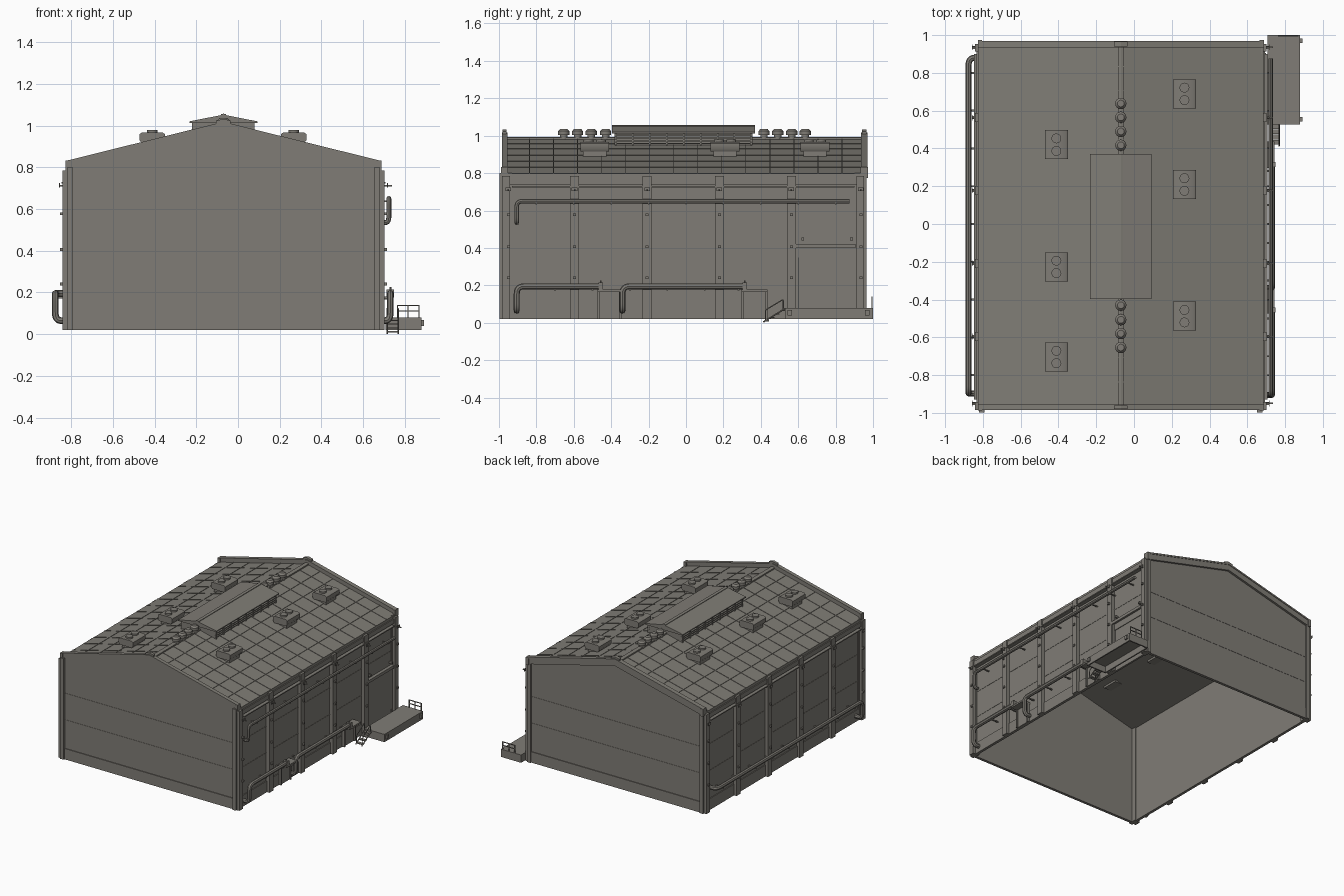
import bpy, bmesh, math
from mathutils import Vector

if "Cube" in bpy.data.objects:
    bpy.data.objects.remove(bpy.data.objects["Cube"])

CX = -0.07                      # ridge line of the building
F, B = -0.985, 0.97             # front and back of the roof
WALL, PIL, EAVE = 0.745, 0.772, 0.755   # half widths measured from the ridge
PILLARS = [-0.596, -0.208, 0.178, 0.563]

mat = bpy.data.materials.new("warm grey")
mat.diffuse_color = (0.215, 0.203, 0.18, 1)
mat.use_nodes = True
mat.node_tree.nodes["Principled BSDF"].inputs["Base Color"].default_value = mat.diffuse_color


def finish(name, bm, smooth=False):
    bmesh.ops.recalc_face_normals(bm, faces=bm.faces)
    me = bpy.data.meshes.new(name)
    bm.to_mesh(me)
    bm.free()
    me.materials.append(mat)
    ob = bpy.data.objects.new(name, me)
    bpy.context.collection.objects.link(ob)
    if smooth:
        bpy.ops.object.select_all(action='DESELECT')
        bpy.context.view_layer.objects.active = ob
        ob.select_set(True)
        bpy.ops.object.shade_smooth_by_angle(angle=math.radians(40))
    return ob


def prism(bm, prof, y0, y1):
    """Extrude an (x, z) profile along y."""
    a = [bm.verts.new((x, y0, z)) for x, z in prof]
    b = [bm.verts.new((x, y1, z)) for x, z in prof]
    bm.faces.new(a)
    bm.faces.new(b[::-1])
    for i in range(len(a)):
        j = (i + 1) % len(a)
        bm.faces.new((a[i], b[i], b[j], a[j]))


def box(bm, x0, x1, y0, y1, z0, z1):
    prism(bm, [(x0, z0), (x1, z0), (x1, z1), (x0, z1)], y0, y1)


def sbox(bm, s, d0, d1, y0, y1, z0, z1):
    """Box on the right (s=1) or left (s=-1) side, measured from the ridge."""
    box(bm, CX + s * d0, CX + s * d1, y0, y1, z0, z1)


def roof_z(d):
    return 0.984 - 0.248 * abs(d)


def gable(bm, half, lo, hi, y0, y1):
    """Bent band following the roof slope."""
    top = [(CX + d, roof_z(d) + hi) for d in (-half, 0, half)]
    low = [(CX + d, roof_z(d) + lo) for d in (half, 0, -half)]
    prism(bm, top + low, y0, y1)


def cyl(bm, x, y, z0, z1, r0, r1=None, n=16):
    r1 = r0 if r1 is None else r1
    res = bmesh.ops.create_cone(bm, cap_ends=True, segments=n, radius1=r0, radius2=r1, depth=z1 - z0)
    bmesh.ops.translate(bm, verts=res['verts'], vec=(x, y, (z0 + z1) / 2))


def pipe(name, pts, r, bend=0.04):
    """Round tube along a path with curved elbows."""
    pts = [Vector(p) for p in pts]
    path = [pts[0]]
    for a, b, c in zip(pts, pts[1:], pts[2:]):
        p = b + (a - b).normalized() * min(bend, (a - b).length * 0.5)
        q = b + (c - b).normalized() * min(bend, (c - b).length * 0.5)
        path += [p * (1 - t) ** 2 + b * 2 * t * (1 - t) + q * t * t for t in [i / 6 for i in range(7)]]
    path.append(pts[-1])
    cu = bpy.data.curves.new(name, 'CURVE')
    cu.dimensions = '3D'
    cu.bevel_depth, cu.bevel_resolution, cu.use_fill_caps = r, 2, True
    sp = cu.splines.new('POLY')
    sp.points.add(len(path) - 1)
    for pt, co in zip(sp.points, path):
        pt.co = (*co, 1)
    tmp = bpy.data.objects.new(name + "_path", cu)
    bpy.context.collection.objects.link(tmp)
    dg = bpy.context.evaluated_depsgraph_get()
    me = bpy.data.meshes.new_from_object(tmp.evaluated_get(dg))
    bm = bmesh.new()
    bm.from_mesh(me)
    bpy.data.objects.remove(tmp)
    bpy.data.meshes.remove(me)
    return finish(name, bm, True)


# gable end walls with plinth and panel joints
for name, y0, y1, s in (("front_wall", -0.98, -0.965, -1), ("back_wall", 0.935, 0.95, 1)):
    bm = bmesh.new()
    prism(bm, [(CX - WALL, 0.02), (CX + WALL, 0.02), (CX + WALL, 0.79), (CX, 0.97), (CX - WALL, 0.79)], y0, y1)
    yo = y0 if s < 0 else y1
    box(bm, CX - WALL, CX + WALL, *sorted((yo, yo + s * 0.006)), 0.02, 0.103)
    for z in (0.32, 0.525):
        box(bm, CX - WALL, CX + WALL, *sorted((yo, yo + s * 0.002)), z, z + 0.004)
    finish(name, bm)

# side walls, pillars, beams and bolts
for side, s in (("right", 1), ("left", -1)):
    bm = bmesh.new()
    sbox(bm, s, WALL - 0.015, WALL, -0.97, 0.94, 0.02, 0.795)
    sbox(bm, s, WALL, WALL + 0.006, -0.95, 0.59 if s > 0 else 0.93, 0.02, 0.107)
    for z in (0.32, 0.525):
        sbox(bm, s, WALL, WALL + 0.002, -0.95, 0.93, z, z + 0.004)
    finish(side + "_wall", bm)

    bm = bmesh.new()
    for y in PILLARS:
        sbox(bm, s, WALL - 0.005, PIL, y - 0.024, y + 0.024, 0.02, 0.785)
    for y0, y1 in ((-0.997, -0.93), (0.9, 0.965)):
        sbox(bm, s, 0.722, 0.75, y0, y1, 0.02, 0.80)
        sbox(bm, s, 0.75, PIL, y0 + 0.012, y1 - 0.012, 0.02, 0.785)
    finish(side + "_pillars", bm)

    bm = bmesh.new()
    sbox(bm, s, WALL, EAVE + 0.008, -0.95, 0.93, 0.74, 0.775)
    sbox(bm, s, WALL, PIL + 0.004, -0.93, 0.9, 0.722, 0.73)
    finish(side + "_eave_beam", bm)

    bm = bmesh.new()
    for y in PILLARS + [-0.95, 0.935]:
        for z in (0.24, 0.406, 0.577):
            sbox(bm, s, PIL, PIL + 0.012, y - 0.008, y + 0.008, z - 0.007, z + 0.007)
        sbox(bm, s, PIL - 0.01, PIL + 0.035 if s > 0 else PIL + 0.015, y - 0.004, y + 0.004, 0.708, 0.714)
        sbox(bm, s, PIL + 0.012, PIL + 0.016, y - 0.015, y + 0.015, 0.704, 0.724)
    finish(side + "_wall_bolts", bm)

# roof slab, panel seams and ridge cap
bm = bmesh.new()
gable(bm, EAVE, -0.025, 0, F + 0.02, B - 0.02)
finish("roof", bm)
bm = bmesh.new()
for i in range(1, 15):
    y = F + 0.02 + i * 0.1285
    gable(bm, EAVE, -0.001, 0.003, y - 0.002, y + 0.002)
for s in (-1, 1):
    for d in (0.11, 0.22, 0.36, 0.49, 0.62):
        prism(bm, [(CX + s * d, roof_z(d) - 0.001), (CX + s * d, roof_z(d) + 0.003),
                   (CX + s * (d + 0.004), roof_z(d + 0.004) + 0.003),
                   (CX + s * (d + 0.004), roof_z(d + 0.004) - 0.001)], F + 0.03, B - 0.03)
finish("roof_seams", bm)
bm = bmesh.new()
gable(bm, 0.016, -0.01, 0.01, F + 0.02, B - 0.02)
finish("ridge_cap", bm)

# raised gable trims with coping and ridge blocks
bm = bmesh.new()
for y0, y1 in ((F, F + 0.03), (B - 0.035, B)):
    gable(bm, EAVE, -0.022, 0.024, y0 + 0.004, y1 - 0.004)
    gable(bm, EAVE, 0.022, 0.034, y0, y1)
    gable(bm, 0.035, 0.0, 0.048, y0 + 0.005, y1 - 0.005)
    for s in (-1, 1):
        sbox(bm, s, EAVE - 0.02, EAVE + 0.002, y0 - 0.003, y1 + 0.003, 0.775, 0.832)
finish("gable_trim", bm)

# ridge monitor with louvred sides
bm = bmesh.new()
Y0, Y1 = -0.396, 0.37
box(bm, CX - 0.135, CX + 0.135, Y0 + 0.015, Y1 - 0.015, 0.94, 1.02)
prism(bm, [(CX - 0.163, 1.012), (CX + 0.163, 1.012), (CX + 0.163, 1.02), (CX, 1.052), (CX - 0.163, 1.02)], Y0, Y1)
gable(bm, 0.012, 0.062, 0.073, Y0, Y1)
for s in (-1, 1):
    for z in (0.955, 0.97, 0.985, 1.0):
        sbox(bm, s, 0.135, 0.148, Y0 + 0.015, Y1 - 0.015, z, z + 0.006)
    for i in range(9):
        y = Y0 + 0.02 + i * (Y1 - Y0 - 0.04) / 8
        sbox(bm, s, 0.13, 0.15, y - 0.004, y + 0.004, 0.94, 1.015)
finish("ridge_monitor", bm)

# mushroom vents along the ridge
bm = bmesh.new()
for y in (0.638, 0.565, 0.49, 0.417, -0.43, -0.507, -0.58, -0.654):
    cyl(bm, CX, y, 0.965, 1.008, 0.02)
    cyl(bm, CX, y, 1.004, 1.024, 0.03)
    cyl(bm, CX, y, 1.024, 1.037, 0.03, 0.018)
finish("ridge_vents", bm, True)

# rooftop fan units: body, flared hood, twin caps
bm = bmesh.new()
for x, ys in ((-0.411, (0.42, -0.227, -0.704)), (0.267, (0.689, 0.209, -0.488))):
    for y in ys:
        box(bm, x - 0.045, x + 0.045, y - 0.062, y + 0.062, 0.87, 0.93)
        prism(bm, [(x - 0.05, 0.915), (x + 0.05, 0.915), (x + 0.061, 0.93), (x + 0.061, 0.958),
                   (x + 0.05, 0.967), (x - 0.05, 0.967), (x - 0.061, 0.958), (x - 0.061, 0.93)],
              y - 0.077, y + 0.077)
        for dy in (-0.033, 0.033):
            cyl(bm, x, y + dy, 0.96, 0.979, 0.026)
finish("roof_fan_units", bm, True)

# pipes on both sides
pipe("upper_pipe", [(0.69, -0.905, 0.535), (0.723, -0.905, 0.535), (0.723, -0.905, 0.65), (0.723, 0.875, 0.65)], 0.012, 0.03)
for name, y0, y1 in (("lower_pipe_front", -0.905, -0.457), ("lower_pipe_middle", -0.34, 0.313)):
    pipe(name, [(0.68, y0, 0.065), (0.73, y0, 0.065), (0.73, y0, 0.195), (0.73, y1, 0.195)], 0.016)
pipe("left_pipe", [(-0.82, -0.897, 0.065), (-0.876, -0.897, 0.065), (-0.876, -0.897, 0.195),
                   (-0.876, 0.88, 0.195), (-0.81, 0.88, 0.195)], 0.016)

# pipe supports
bm = bmesh.new()
for y in (-0.7, -0.5, -0.3, -0.1, 0.1, 0.28):
    box(bm, 0.67, 0.735, y - 0.005, y + 0.005, 0.172, 0.18)
for i in range(9):
    y = -0.8 + i * 0.2
    box(bm, 0.67, 0.73, y - 0.004, y + 0.004, 0.633, 0.64)
    box(bm, -0.882, -0.81, y - 0.005, y + 0.005, 0.172, 0.18)
finish("pipe_supports", bm)

# valve stands at the pipe ends
bm = bmesh.new()
for y0, y1 in ((-0.473, -0.345), (0.297, 0.436)):
    box(bm, 0.67, 0.745, y0, y1, 0.165, 0.178)
    box(bm, 0.67, 0.69, y0 + 0.01, y1 - 0.01, 0.02, 0.17)
    for y in (y0, y1 - 0.012):
        box(bm, 0.68, 0.70, y, y + 0.012, 0.02, 0.17)
    box(bm, 0.712, 0.748, y0 + 0.005, y0 + 0.03, 0.175, 0.215)
    cyl(bm, 0.73, y0 + 0.017, 0.21, 0.225, 0.005, n=8)
finish("valve_stands", bm)

# loading door, frame and lamps
bm = bmesh.new()
box(bm, 0.675, 0.679, 0.6, 0.9, 0.08, 0.35)
box(bm, 0.675, 0.684, 0.6, 0.9, 0.35, 0.4)
box(bm, 0.675, 0.70, 0.585, 0.905, 0.4, 0.422)
box(bm, 0.675, 0.69, 0.587, 0.602, 0.02, 0.4)
for y in (0.625, 0.885):
    box(bm, 0.675, 0.7, y - 0.007, y + 0.007, 0.44, 0.455)
finish("loading_door", bm)

# loading platform (hollow underneath) with bumpers
bm = bmesh.new()
box(bm, 0.708, 0.88, 0.528, 1.0, 0.068, 0.08)
for x in (0.708, 0.87):
    box(bm, x, x + 0.01, 0.528, 1.0, 0.02, 0.07)
for y in (0.528, 0.99):
    box(bm, 0.708, 0.88, y, y + 0.01, 0.02, 0.07)
for y in (0.555, 0.97):
    box(bm, 0.88, 0.892, y - 0.012, y + 0.012, 0.04, 0.068)
finish("loading_platform", bm)

# platform railing
bm = bmesh.new()
for x in (0.765, 0.815, 0.868):
    box(bm, x - 0.003, x + 0.003, 0.992, 0.998, 0.08, 0.14)
for z in (0.108, 0.135):
    box(bm, 0.765, 0.868, 0.992, 0.998, z, z + 0.005)
finish("platform_railing", bm)

# steps with stringers and handrails
bm = bmesh.new()
for i in range(4):
    box(bm, 0.715, 0.768, 0.42 + i * 0.028, 0.445 + i * 0.028, 0.008 + i * 0.018, 0.014 + i * 0.018)
finish("platform_steps", bm)
for i, x in enumerate((0.715, 0.768)):
    pipe(f"step_stringer_{i + 1}", [(x, 0.413, 0.004), (x, 0.53, 0.076)], 0.004)
    pipe(f"step_handrail_{i + 1}", [(x, 0.425, 0.01), (x, 0.425, 0.068), (x, 0.52, 0.125), (x, 0.52, 0.07)], 0.003, 0.008)
